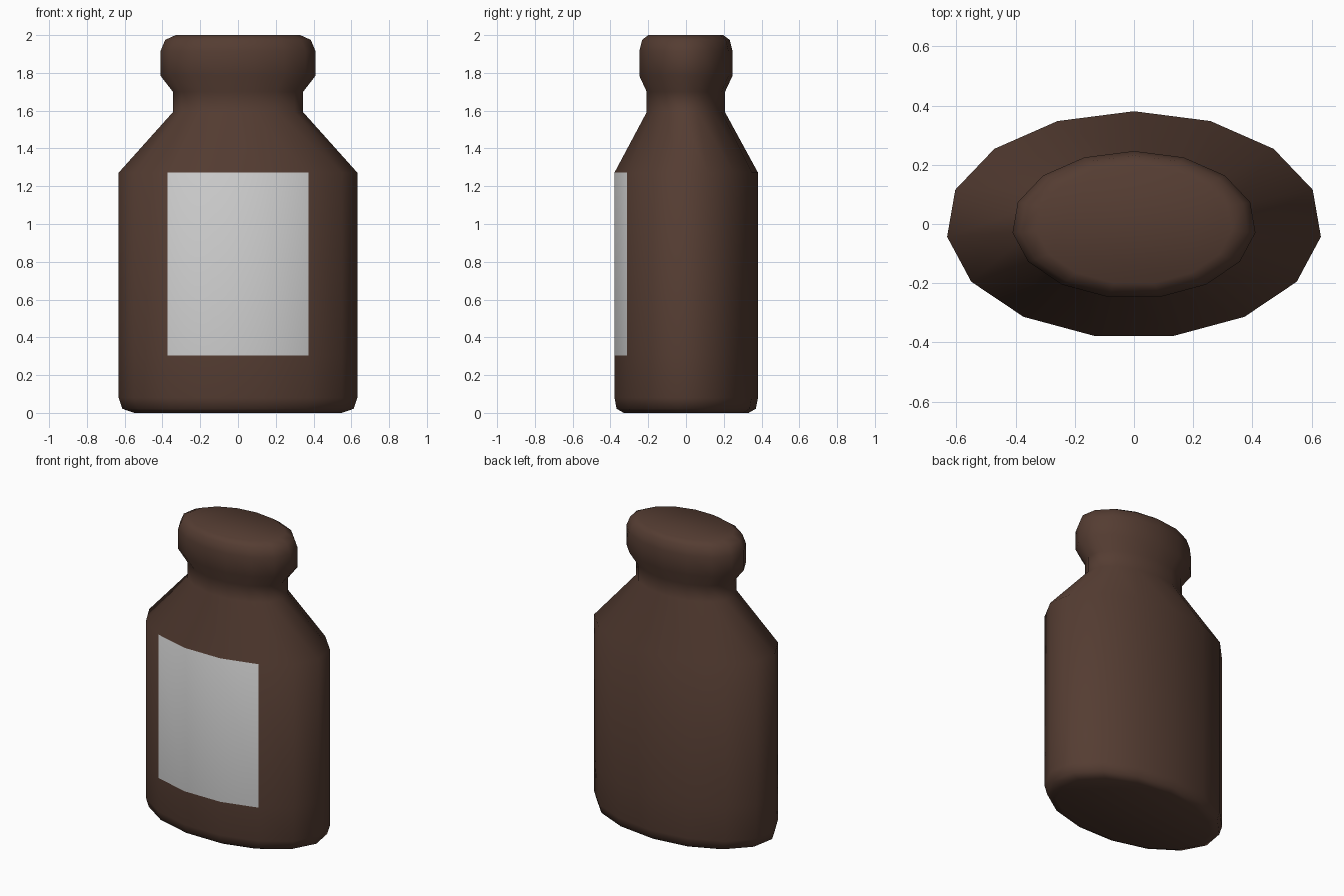
import bpy, bmesh
from math import sin, cos, tau

if "Cube" in bpy.data.objects:
    bpy.data.objects.remove(bpy.data.objects["Cube"])

SIDES = 15
RX, RY, Y_SHIFT = 0.635, 0.384, -0.003

# Bottle profile: (scale of the oval cross-section, height)
PROFILE = [(0.87, 0.0), (0.97, 0.022), (1.0, 0.08), (1.0, 0.305), (1.0, 1.272),
           (0.546, 1.592), (0.546, 1.70), (0.65, 1.785), (0.65, 1.915),
           (0.61, 1.975), (0.522, 2.0)]
LABEL_BAND = 3            # profile segment that carries the label
LABEL_SIDES = (6, 7, 8)   # the three front-facing sides


def material(name, color):
    mat = bpy.data.materials.new(name)
    mat.diffuse_color = (*color, 1.0)
    mat.use_nodes = True
    mat.node_tree.nodes["Principled BSDF"].inputs["Base Color"].default_value = mat.diffuse_color
    return mat


# Body, neck and cap: one lofted oval shell
bm = bmesh.new()
rings = []
for scale, z in PROFILE:
    rings.append([bm.verts.new((RX * scale * sin(tau * i / SIDES),
                                RY * scale * cos(tau * i / SIDES) + Y_SHIFT, z))
                  for i in range(SIDES)])

for k in range(len(rings) - 1):
    low, high = rings[k], rings[k + 1]
    for i in range(SIDES):
        j = (i + 1) % SIDES
        face = bm.faces.new((low[i], low[j], high[j], high[i]))
        # Label: front faces of the body
        if k == LABEL_BAND and i in LABEL_SIDES:
            face.material_index = 1

# Bottom and top caps
bm.faces.new(rings[0])
bm.faces.new(rings[-1])
bmesh.ops.recalc_face_normals(bm, faces=bm.faces[:])
for face in bm.faces:
    face.smooth = True

mesh = bpy.data.meshes.new("bottle")
bm.to_mesh(mesh)
bm.free()
mesh.materials.append(material("brown_glass", (0.09, 0.046, 0.032)))
mesh.materials.append(material("label_paper", (0.8, 0.8, 0.8)))
bottle = bpy.data.objects.new("bottle", mesh)
bpy.context.collection.objects.link(bottle)
